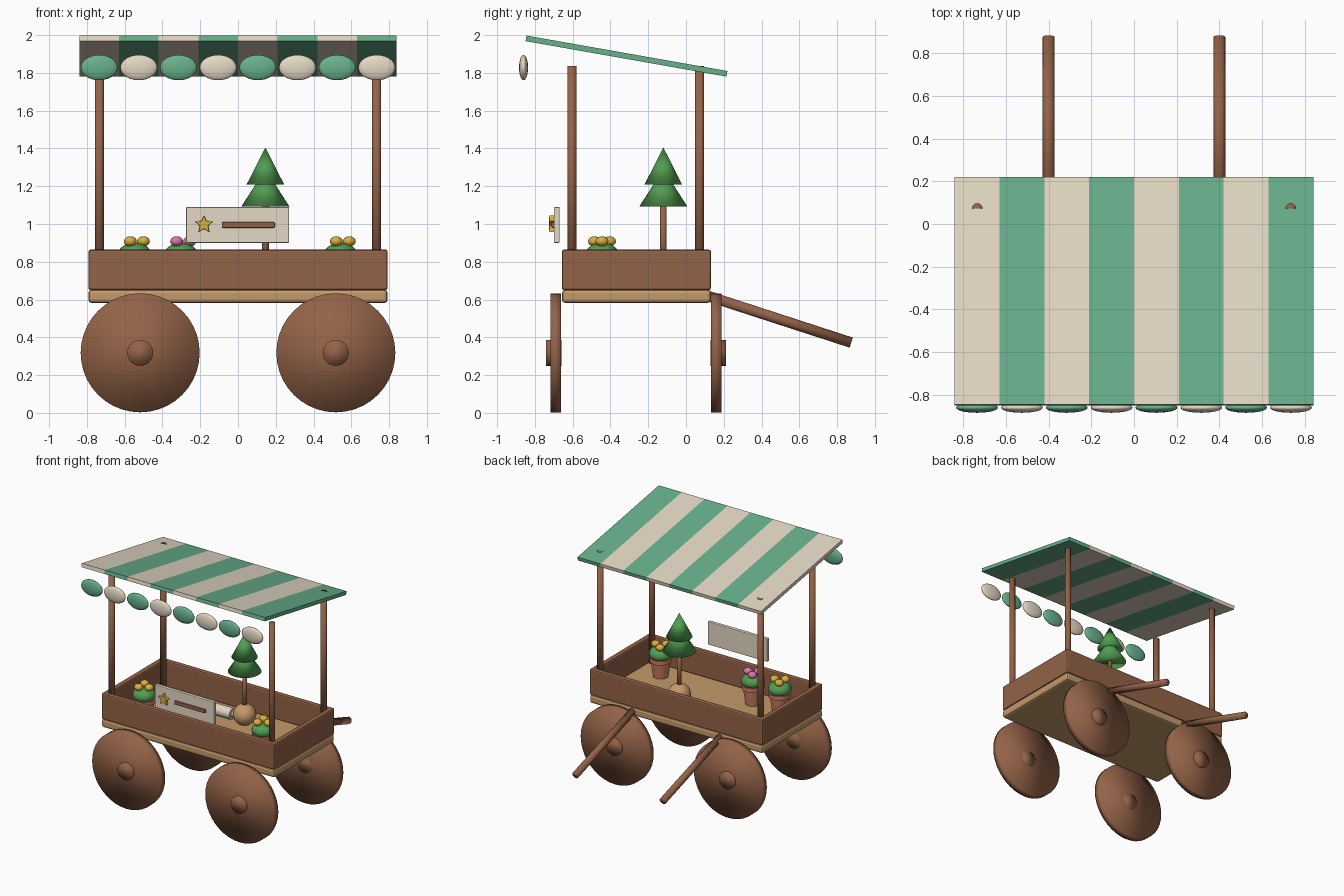
import bpy, bmesh, math
from mathutils import Vector, Matrix

if "Cube" in bpy.data.objects:
    bpy.data.objects.remove(bpy.data.objects["Cube"])


def srgb(r, g, b):
    return [((c / 255 + 0.055) / 1.055) ** 2.4 for c in (r, g, b)] + [1.0]


def mat(name, *rgb):
    m = bpy.data.materials.new(name)
    m.diffuse_color = srgb(*rgb)
    m.use_nodes = True
    m.node_tree.nodes["Principled BSDF"].inputs["Base Color"].default_value = m.diffuse_color
    return m


CREAM = mat("cream", 228, 216, 196)
GREEN = mat("awning green", 104, 176, 140)
BROWN = mat("brown wood", 148, 99, 72)
TAN = mat("tan wood", 196, 154, 106)
CLAY = mat("terracotta", 214, 132, 100)
LEAF = mat("leaf green", 82, 158, 82)
GOLD = mat("gold", 218, 174, 62)
PINK = mat("pink", 216, 118, 170)


def finish(name, bm, material, smooth=True, bevel=0.0):
    bmesh.ops.recalc_face_normals(bm, faces=bm.faces)
    me = bpy.data.meshes.new(name)
    bm.to_mesh(me)
    bm.free()
    me.materials.append(material)
    ob = bpy.data.objects.new(name, me)
    bpy.context.collection.objects.link(ob)
    if smooth == "angle":
        bpy.context.view_layer.objects.active = ob
        ob.select_set(True)
        bpy.ops.object.shade_smooth_by_angle(angle=math.radians(35))
        ob.select_set(False)
    else:
        me.polygons.foreach_set("use_smooth", [smooth] * len(me.polygons))
    if bevel:
        mod = ob.modifiers.new("bevel", "BEVEL")
        mod.width, mod.segments = bevel, 2
    return ob


def box(name, loc, size, material, bevel=0.0, tilt=0.0):
    bm = bmesh.new()
    m = Matrix.Translation(loc) @ Matrix.Rotation(tilt, 4, 'X') @ Matrix.Diagonal((*size, 1))
    bmesh.ops.create_cube(bm, size=1, matrix=m)
    return finish(name, bm, material, False, bevel)


def rod(name, a, b, r1, material, r2=None, sides=24, smooth=True):
    # cylinder or cone from point a to point b
    a, b = Vector(a), Vector(b)
    bm = bmesh.new()
    m = Matrix.Translation((a + b) / 2) @ (b - a).to_track_quat('Z', 'Y').to_matrix().to_4x4()
    bmesh.ops.create_cone(bm, cap_ends=True, segments=sides, radius1=r1,
                          radius2=r1 if r2 is None else r2, depth=(b - a).length, matrix=m)
    return finish(name, bm, material, smooth)


def ball(name, loc, radii, material):
    bm = bmesh.new()
    m = Matrix.Translation(loc) @ Matrix.Diagonal((*radii, 1))
    bmesh.ops.create_uvsphere(bm, u_segments=24, v_segments=14, radius=1, matrix=m)
    return finish(name, bm, material)


def lathe(name, loc, profile, material):
    bm = bmesh.new()
    vs = [bm.verts.new((r, 0, z)) for r, z in profile]
    es = [bm.edges.new(p) for p in zip(vs, vs[1:])]
    bmesh.ops.spin(bm, geom=vs + es, axis=(0, 0, 1), cent=(0, 0, 0),
                   angle=math.tau, steps=24)
    bmesh.ops.remove_doubles(bm, verts=bm.verts, dist=1e-5)
    bmesh.ops.translate(bm, verts=bm.verts, vec=loc)
    return finish(name, bm, material, "angle")


# cart bed and walls
YC = -0.262
box("cart_floor", (0, YC, 0.617), (1.585, 0.79, 0.07), TAN, 0.018)
for n, y in (("front", -0.635), ("back", 0.11)):
    box(f"{n}_wall", (0, y, 0.757), (1.585, 0.045, 0.215), BROWN, 0.012)
for n, x in (("left", -0.77), ("right", 0.77)):
    box(f"{n}_wall", (x, YC, 0.757), (0.045, 0.788, 0.214), BROWN, 0.012)

# wheels and hubs, canopy posts, handles
for side, s in (("left", -1), ("right", 1)):
    for end, y, out in (("front", -0.69, -1), ("back", 0.16, 1)):
        x = 0.518 * s
        rod(f"{end}_{side}_wheel", (x, y - 0.028, 0.318), (x, y + 0.028, 0.318),
            0.315, BROWN, sides=40)
        rod(f"{end}_{side}_hub", (x, y - 0.03 * out, 0.318), (x, y + 0.051 * out, 0.318),
            0.069, BROWN)
    for end, y in (("front", -0.604), ("back", 0.072)):
        rod(f"{end}_{side}_post", (0.734 * s, y, 0.64), (0.734 * s, y, 1.836), 0.024, BROWN)
    rod(f"{side}_handle", (0.4 * s, 0.115, 0.619), (0.4 * s, 0.875, 0.372), 0.028, BROWN)

# striped canopy with hanging scallops
for i in range(8):
    x = -0.735 + 0.21 * i
    box(f"canopy_stripe_{i}", (x, -0.315, 1.889), (0.21, 1.08, 0.03),
        GREEN if i % 2 else CREAM, tilt=math.radians(-10))
    ball(f"scallop_{i}", (x, -0.86, 1.828), (0.098, 0.024, 0.067),
         CREAM if i % 2 else GREEN)

# sign with star and bar
box("sign_board", (-0.002, -0.684, 0.995), (0.545, 0.03, 0.19), CREAM, 0.005)
box("sign_bar", (0.055, -0.703, 0.995), (0.28, 0.02, 0.03), BROWN, 0.005)
bm = bmesh.new()
star = [bm.verts.new((-0.18 + r * math.sin(a), -0.698, 0.997 + r * math.cos(a)))
        for r, a in ((0.05 if k % 2 == 0 else 0.023, k * math.pi / 5) for k in range(10))]
face = bm.faces.new(star)
ext = bmesh.ops.extrude_face_region(bm, geom=[face])
top = [v for v in ext["geom"] if isinstance(v, bmesh.types.BMVert)]
bmesh.ops.translate(bm, verts=top, vec=(0, -0.026, 0))
finish("sign_star", bm, GOLD, False, 0.004)

# potted flowers
for i, (x, petal) in enumerate(((-0.547, GOLD), (-0.302, PINK), (0.543, GOLD))):
    y = -0.445
    lathe(f"pot_{i}", (x, y, 0.652),
          [(0, 0), (0.058, 0), (0.075, 0.125), (0.085, 0.125), (0.087, 0.16),
           (0.072, 0.16), (0.07, 0.14), (0, 0.14)], CLAY)
    ball(f"bush_{i}", (x, y, 0.84), (0.088, 0.088, 0.06), LEAF)
    for k in range(3):
        a = k * math.tau / 3
        ball(f"flower_{i}_{k}", (x + 0.046 * math.cos(a), y + 0.046 * math.sin(a), 0.908),
             (0.034, 0.034, 0.027), petal)

# small tree in a root ball
TX, TY = 0.145, -0.12
ball("root_ball", (TX, TY, 0.735), (0.088, 0.088, 0.085), TAN)
rod("tree_trunk", (TX, TY, 0.72), (TX, TY, 1.12), 0.018, BROWN)
rod("tree_lower", (TX, TY, 1.093), (TX, TY, 1.29), 0.127, LEAF, 0, 28)
rod("tree_upper", (TX, TY, 1.21), (TX, TY, 1.405), 0.099, LEAF, 0, 28)

# roll lying beside the tree
rod("paper_roll", (-0.23, -0.1, 0.697), (0.02, -0.1, 0.697), 0.045, CREAM, smooth="angle")
rod("roll_core", (-0.24, -0.1, 0.697), (0.07, -0.1, 0.697), 0.025, TAN, smooth="angle")
